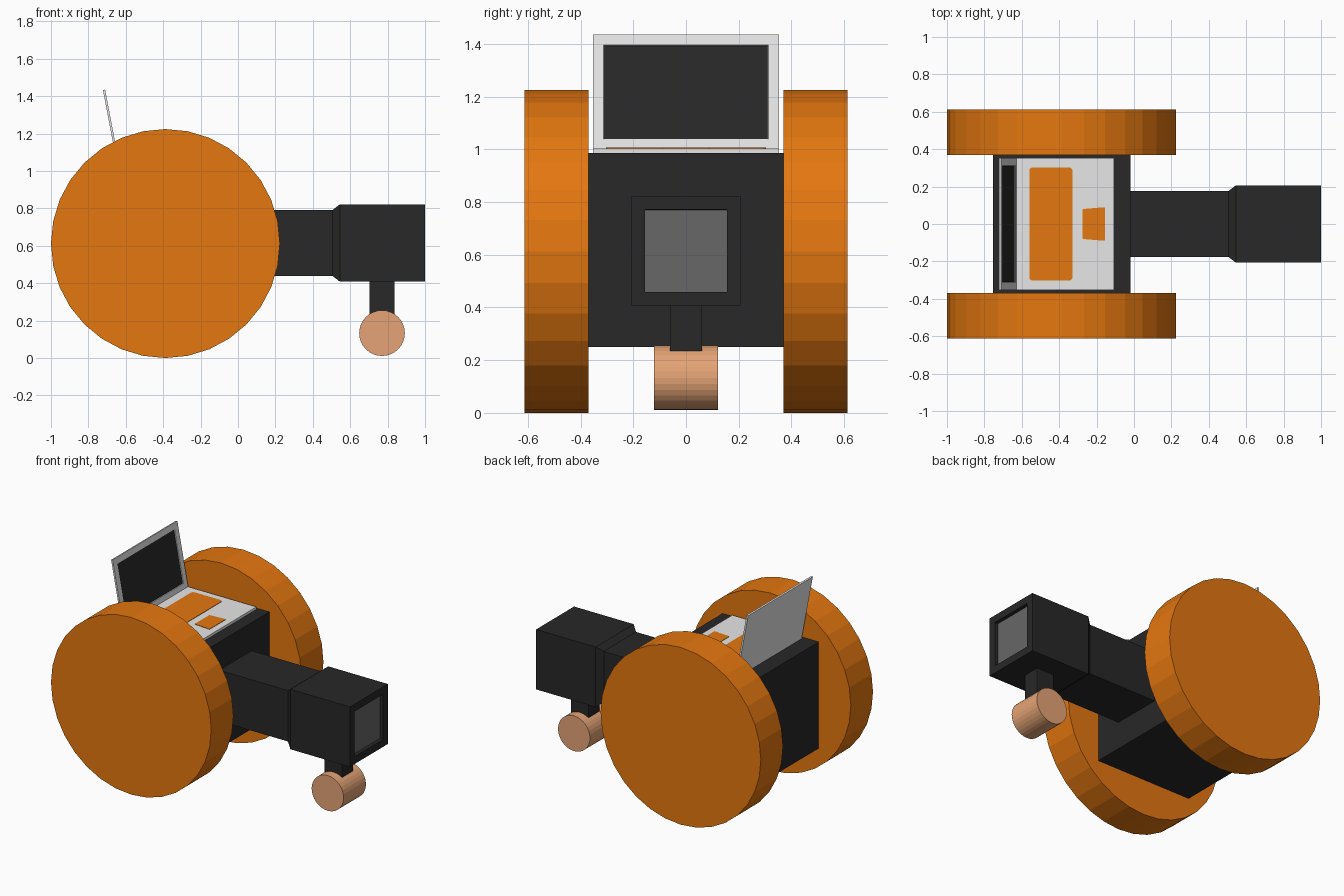
import bpy, bmesh, math
from mathutils import Matrix

if "Cube" in bpy.data.objects:
    bpy.data.objects.remove(bpy.data.objects["Cube"])


def material(name, rgb):
    m = bpy.data.materials.new(name)
    m.diffuse_color = (*rgb, 1)
    m.use_nodes = True
    m.node_tree.nodes["Principled BSDF"].inputs["Base Color"].default_value = m.diffuse_color
    return m


ORANGE = material("orange", (0.78, 0.185, 0.005))
BLACK = material("charcoal black", (0.021, 0.021, 0.021))
SILVER = material("silver grey", (0.8, 0.8, 0.8))
GLASS = material("lens grey", (0.135, 0.135, 0.135))
TAN = material("tan", (0.78, 0.37, 0.18))


def finish(name, bm, *mats):
    bmesh.ops.recalc_face_normals(bm, faces=bm.faces)
    me = bpy.data.meshes.new(name)
    bm.to_mesh(me)
    bm.free()
    for m in mats:
        me.materials.append(m)
    ob = bpy.data.objects.new(name, me)
    bpy.context.collection.objects.link(ob)
    return ob


def box_bm(x0, x1, y0, y1, z0, z1):
    bm = bmesh.new()
    mat = Matrix.Translation(((x0 + x1) / 2, (y0 + y1) / 2, (z0 + z1) / 2)) \
        @ Matrix.Diagonal((x1 - x0, y1 - y0, z1 - z0, 1))
    bmesh.ops.create_cube(bm, size=1, matrix=mat)
    return bm


def drum(name, x, y, z, r, depth, mat):
    """Flat-faced cylinder lying along y."""
    bm = bmesh.new()
    bmesh.ops.create_cone(bm, cap_ends=True, segments=32, radius1=r, radius2=r, depth=depth,
                          matrix=Matrix.Translation((x, y, z)) @ Matrix.Rotation(math.pi / 2, 4, 'X'))
    return finish(name, bm, mat)


def recess(bm, border, rim, depth):
    """Sink a panel into the face that looks furthest along +x; it takes material 1."""
    bm.normal_update()
    f = max(bm.faces, key=lambda g: (round(g.normal.x, 3), g.calc_center_median().x))
    bmesh.ops.inset_individual(bm, faces=[f], thickness=border, use_even_offset=True)
    bmesh.ops.inset_individual(bm, faces=[f], thickness=rim, depth=-depth, use_even_offset=True)
    f.material_index = 1


def plate(name, pts, z0, z1, round_off, mat):
    """Thin flat plate from an outline, with rounded corners."""
    bm = bmesh.new()
    f = bm.faces.new([bm.verts.new((x, y, z0)) for x, y in pts])
    bmesh.ops.bevel(bm, geom=bm.verts[:], offset=round_off, segments=3,
                    profile=0.5, affect='VERTICES')
    ext = bmesh.ops.extrude_face_region(bm, geom=bm.faces[:])
    bmesh.ops.translate(bm, vec=(0, 0, z1 - z0),
                        verts=[v for v in ext['geom'] if isinstance(v, bmesh.types.BMVert)])
    return finish(name, bm, mat)


# Big wheels and the small caster roller
for side, s in (("front", -1), ("back", 1)):
    drum(side + "_wheel", -0.388, s * 0.491, 0.612, 0.612, 0.242, ORANGE)
drum("caster_roller", 0.77, 0, 0.133, 0.122, 0.244, TAN)

# Body between the wheels, and the caster post
finish("body", box_bm(-0.755, -0.02, -0.37, 0.37, 0.25, 0.985), BLACK)
finish("caster_post", box_bm(0.703, 0.837, -0.06, 0.06, 0.2, 0.42), BLACK)

# Square arm flaring into the sensor head, with a sunken lens
bm = bmesh.new()
rings = []
for x, h in ((-0.03, 0.176), (0.505, 0.176), (0.545, 0.207), (1.0, 0.207)):
    rings.append([bm.verts.new((x, a * h, 0.615 + b * h))
                  for a, b in ((-1, -1), (1, -1), (1, 1), (-1, 1))])
for r0, r1 in zip(rings, rings[1:]):
    for i in range(4):
        j = (i + 1) % 4
        bm.faces.new((r0[i], r0[j], r1[j], r1[i]))
bm.faces.new(rings[0])
bm.faces.new(rings[-1])
bmesh.ops.recalc_face_normals(bm, faces=bm.faces)
recess(bm, 0.051, 0.0005, 0.025)
finish("arm_and_sensor_head", bm, BLACK, GLASS)

# Laptop base with keyboard and touchpad
finish("laptop_base", box_bm(-0.64, -0.107, -0.353, 0.353, 0.98, 1.003), SILVER)
plate("keyboard", [(-0.56, -0.303), (-0.328, -0.303), (-0.328, 0.303), (-0.56, 0.303)],
      1.0, 1.006, 0.02, ORANGE)
plate("touchpad", [(-0.275, -0.08), (-0.155, -0.09), (-0.155, 0.09), (-0.275, 0.08)],
      1.0, 1.006, 0.005, ORANGE)

# Laptop lid, leaning back from the hinge
bm = box_bm(-0.012, 0, -0.353, 0.353, 0, 0.445)
recess(bm, 0.041, 0.002, 0.004)
lid = finish("laptop_screen", bm, SILVER, BLACK)
lid.data.transform(Matrix.Translation((-0.627, 0, 0.998)) @ Matrix.Rotation(math.radians(-10.8), 4, 'Y'))
